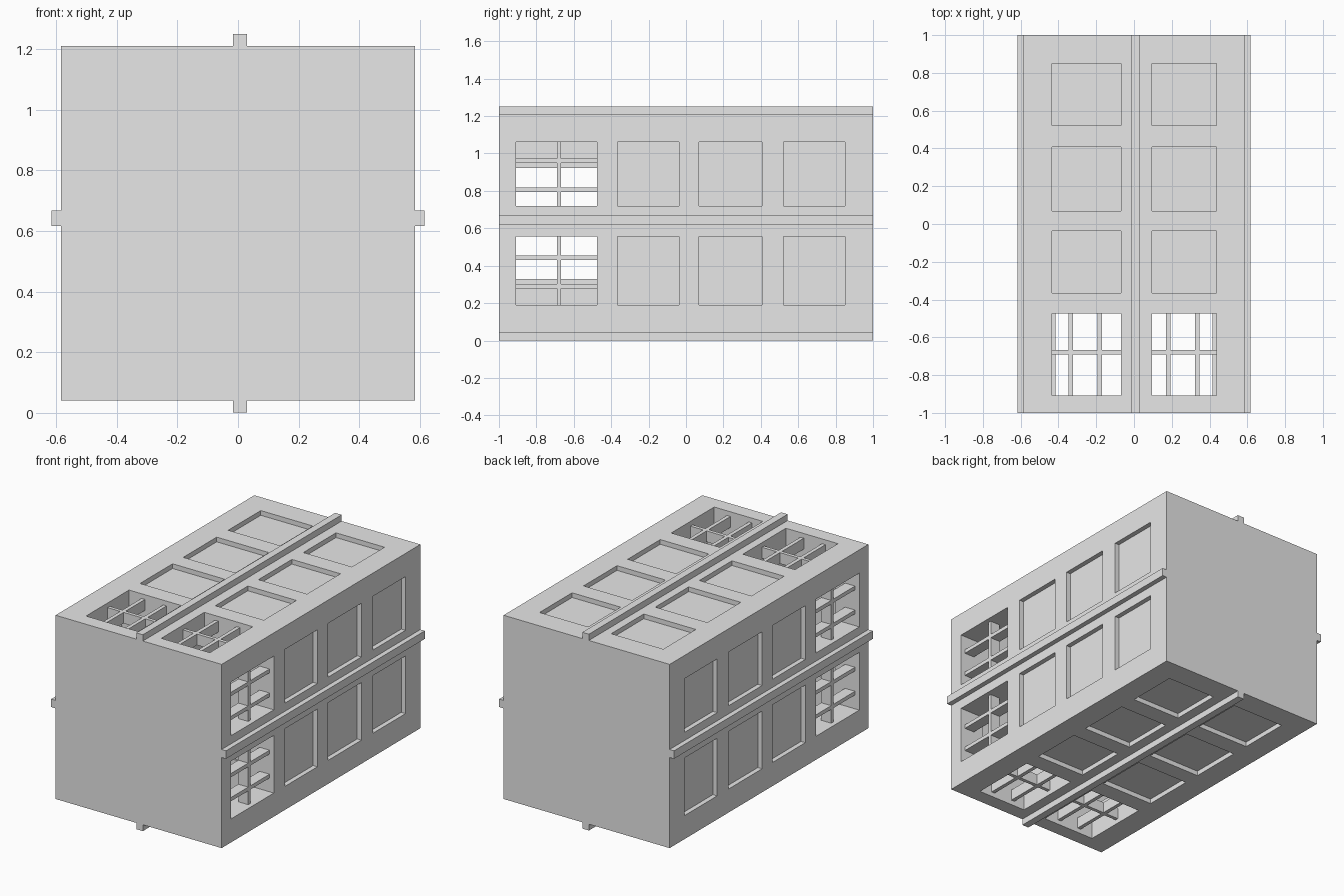
import bpy
import bmesh
from mathutils import Matrix, Vector

cube = bpy.data.objects.get("Cube")
if cube:
    bpy.data.objects.remove(cube, do_unlink=True)

grey = bpy.data.materials.new("light_grey")
grey.use_nodes = True
grey.diffuse_color = (0.8, 0.8, 0.8, 1)
grey.node_tree.nodes["Principled BSDF"].inputs["Base Color"].default_value = (0.8, 0.8, 0.8, 1)

MID = 0.625          # height of the long axis
HALF = 0.585         # axis to each wall face
SIDES = {"right": ("x", 1), "left": ("x", -1), "top": ("z", 1), "bottom": ("z", -1)}
BAYS = [(-0.435, -0.068), (0.095, 0.437)]          # across a wall
BARS = [(-0.335, -0.182), (0.182, 0.335)]          # glazing bars in each bay
PANELS = [(-0.365, -0.037), (0.07, 0.407), (0.522, 0.85)]
WINDOW = (-0.908, -0.475)


def add_box(bm, xs, ys, zs):
    size = [b - a for a, b in (xs, ys, zs)]
    mid = Vector([(a + b) / 2 for a, b in (xs, ys, zs)])
    bmesh.ops.create_cube(bm, size=1, matrix=Matrix.Translation(mid) @ Matrix.Diagonal((*size, 1)))


def wall_box(bm, side, across, along, depth):
    """Box on one wall: across it, along y, and outward from the axis."""
    axis, sign = SIDES[side]
    out = sorted(sign * d for d in depth)
    if axis == "x":
        add_box(bm, out, along, [MID + a for a in across])
    else:
        add_box(bm, across, along, [MID + d for d in out])


def make_object(name, bm):
    mesh = bpy.data.meshes.new(name)
    bm.to_mesh(mesh)
    bm.free()
    obj = bpy.data.objects.new(name, mesh)
    bpy.context.collection.objects.link(obj)
    mesh.materials.append(grey)
    return obj


# Main block
bm = bmesh.new()
add_box(bm, (-HALF, HALF), (-1, 1), (MID - HALF, MID + HALF))
body = make_object("body", bm)

# Cutters: inner room, window openings and shallow panels
bm = bmesh.new()
add_box(bm, (-0.415, 0.415), (-0.92, -0.465), (MID - 0.297, MID + 0.297))
for side in SIDES:
    inner = 0.4 if side in ("right", "left") else 0.28
    for bay in BAYS:
        wall_box(bm, side, bay, WINDOW, (inner, HALF + 0.1))
        for panel in PANELS:
            wall_box(bm, side, bay, panel, (HALF - 0.03, HALF + 0.1))
cutter = make_object("cutter", bm)
cutter.hide_render = True

cut = body.modifiers.new("openings", "BOOLEAN")
cut.operation = "DIFFERENCE"
cut.solver = "EXACT"
cut.use_self = True
cut.object = cutter
bpy.context.view_layer.update()
solid = bpy.data.meshes.new_from_object(body.evaluated_get(bpy.context.evaluated_depsgraph_get()))
body.modifiers.clear()
body.data = solid
bpy.data.objects.remove(cutter, do_unlink=True)

# Window bars and the long rib on every wall
for side in SIDES:
    bm = bmesh.new()
    depth = (HALF - 0.1, HALF - 0.03)
    for bay, bars in zip(BAYS, BARS):
        wall_box(bm, side, bay, (-0.69, -0.668), depth)
        for u in bars:
            wall_box(bm, side, (u - 0.012, u + 0.012), WINDOW, depth)
    make_object(side + "_window_bars", bm)

    bm = bmesh.new()
    if side in ("right", "left"):
        wall_box(bm, side, (-0.008, 0.043), (-1, 1), (HALF, 0.616))
    else:
        wall_box(bm, side, (-0.016, 0.03), (-1, 1), (HALF, 0.625))
    make_object(side + "_rib", bm)
